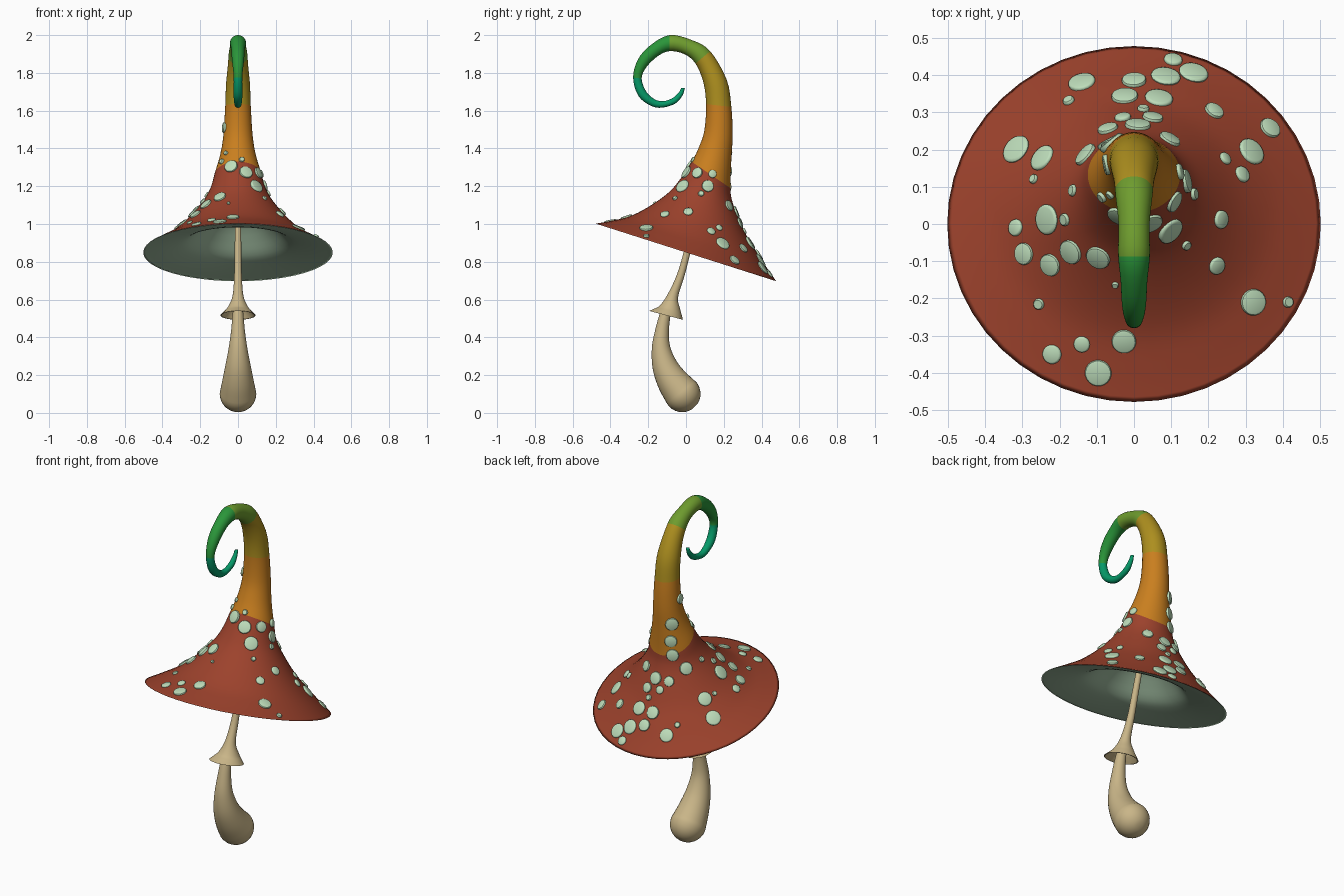
import bpy, bmesh, math
from mathutils import Vector
from mathutils.bvhtree import BVHTree

if "Cube" in bpy.data.objects:
    bpy.data.objects.remove(bpy.data.objects["Cube"])


def material(name, r, g, b):
    m = bpy.data.materials.new(name)
    m.use_nodes = True
    color = [(c / 255) ** 2.2 for c in (r, g, b)] + [1]
    m.diffuse_color = color
    m.node_tree.nodes["Principled BSDF"].inputs["Base Color"].default_value = color
    return m


RED = material("brick red", 155, 68, 48)
ORANGE = material("orange", 200, 126, 36)
YELLOW = material("mustard", 172, 142, 36)
LIME = material("lime", 110, 155, 50)
GREEN = material("green", 46, 148, 60)
TEAL = material("teal", 14, 152, 104)
UNDER = material("sage underside", 160, 188, 160)
PALE = material("pale green", 188, 220, 185)
CREAM = material("cream", 200, 180, 135)


def smooth_rows(rows, steps):
    """Catmull-Rom interpolation of equal-length tuples."""
    out = []
    last = len(rows) - 1
    for i in range(last):
        p, q, r, s = (rows[max(0, min(last, i + k))] for k in (-1, 0, 1, 2))
        for j in range(steps):
            t = j / steps
            out.append(tuple(
                b + t / 2 * (c - a + t * (2 * a - 5 * b + 4 * c - d + t * (3 * (b - c) + d - a)))
                for a, b, c, d in zip(p, q, r, s)))
    return out + [rows[-1]]


def path_rings(path):
    """Turn (y, z, radius) points into front and back edge points."""
    rings = []
    for i, (y, z, r) in enumerate(path):
        a, b = path[max(0, i - 1)], path[min(len(path) - 1, i + 1)]
        n = Vector((b[1] - a[1], a[0] - b[0])).normalized() * r
        rings.append((y - n.x, z - n.y, y + n.x, z + n.y))
    return rings


def shrink(ring, f):
    cy, cz = (ring[0] + ring[2]) / 2, (ring[1] + ring[3]) / 2
    return tuple(c + (v - c) * f for v, c in zip(ring, (cy, cz, cy, cz)))


def finish(name, bm, mats, sharp=40):
    bmesh.ops.recalc_face_normals(bm, faces=bm.faces)
    mesh = bpy.data.meshes.new(name)
    bm.to_mesh(mesh)
    bm.free()
    for m in mats:
        mesh.materials.append(m)
    ob = bpy.data.objects.new(name, mesh)
    bpy.context.collection.objects.link(ob)
    bpy.ops.object.select_all(action="DESELECT")
    ob.select_set(True)
    bpy.context.view_layer.objects.active = ob
    bpy.ops.object.shade_smooth_by_angle(angle=math.radians(sharp))
    return ob


def loft(name, rings, mats, band=lambda i: 0, segs=48, sharp=40):
    """Skin round rings given by their front and back points."""
    bm = bmesh.new()
    loops = []
    for yf, zf, yb, zb in rings:
        c = Vector((0, (yf + yb) / 2, (zf + zb) / 2))
        u = Vector((0, yb, zb)) - c
        x = Vector((u.length, 0, 0))
        loops.append([bm.verts.new(c + x * math.cos(a) + u * math.sin(a))
                      for a in (math.tau * k / segs for k in range(segs))])
    for i, (lo, hi) in enumerate(zip(loops, loops[1:])):
        for k in range(segs):
            n = (k + 1) % segs
            bm.faces.new((lo[k], lo[n], hi[n], hi[k])).material_index = band(i)
    bm.faces.new(loops[0]).material_index = band(0)
    bm.faces.new(loops[-1]).material_index = band(len(loops) - 2)
    return finish(name, bm, mats, sharp)


# Cap: wide tilted brim rising into a curled horn (front y, z, back y, z)
cap_edges = [
    (-.478, 1.002, .478, .697), (-.4, 1.016, .43, .765), (-.3, 1.04, .385, .835),
    (-.2, 1.09, .325, .93), (-.1, 1.16, .275, 1.04), (-.04, 1.225, .245, 1.12),
    (.03, 1.33, .235, 1.19), (.07, 1.41, .24, 1.34), (.098, 1.5, .247, 1.47),
    (.106, 1.635, .24, 1.62), (.092, 1.75, .215, 1.765), (.05, 1.85, .128, 1.915),
    (-.01, 1.9, .035, 1.972), (-.087, 1.915, -.087, 2), (-.15, 1.888, -.19, 1.945),
    (-.21, 1.83, -.255, 1.87), (-.235, 1.77, -.28, 1.775), (-.21, 1.7, -.252, 1.678),
    (-.165, 1.66, -.186, 1.626), (-.122, 1.65, -.127, 1.616),
    (-.074, 1.665, -.056, 1.638), (-.04, 1.694, -.019, 1.68), (-.025, 1.72, -.006, 1.72)]
STEPS = 4
outer = smooth_rows(cap_edges, STEPS)

# Underside: nearly flat brim with a domed hollow (radius, height above the rim)
under_profile = smooth_rows([(.49, .002), (.4, .018), (.3, .045), (.25, .075),
                             (.2, .125), (.13, .19), (.05, .22), (.005, .225)], 3)
inner = [(.3 * h - .954 * r, .85 + .954 * h + .3 * r,
          .3 * h + .954 * r, .85 + .954 * h - .3 * r) for r, h in under_profile][::-1]
color_starts = [0, 6, 9, 11, 13, 16]


def cap_band(i):
    row = (i - len(inner)) / STEPS
    return sum(row >= s for s in color_starts)


cap = loft("cap", inner + outer, [UNDER, RED, ORANGE, YELLOW, LIME, GREEN, TEAL],
           cap_band, sharp=180)

# Lower stem: round bulb end, then a bent tapering stalk
R = .097
bulb = []
for k in range(1, 9):
    a = math.pi / 2 * (1 - k / 8)
    off = R * math.sin(a) * .707
    bulb.append((-.02 + off, .101 - off, R * math.cos(a)))
stalk = smooth_rows([bulb[-1], (-.072, .17, .083), (-.112, .25, .067), (-.132, .345, .049),
                     (-.126, .44, .036), (-.108, .53, .028), (-.09, .58, .022)], 5)
loft("lower_stem", path_rings(bulb + stalk[1:]), [CREAM], segs=32)

# Upper stem with its flared hollow skirt (front y, z, back y, z)
skirt = smooth_rows([
    (-.196, .54, -.016, .493), (-.165, .553, -.023, .52), (-.137, .57, -.031, .55),
    (-.097, .628, -.042, .612), (-.047, .735, -.008, .725), (-.007, .87, .027, .86),
    (.045, 1.055, .075, 1.045)], 4)
hollow = [shrink(r, .94) for r in skirt[:11]][::-1]
loft("upper_stem_and_skirt", hollow + skirt, [CREAM], segs=32)

# Spots: rounded discs laid on the cap
tree = BVHTree.FromObject(cap, bpy.context.evaluated_depsgraph_get())
from_above = [
    (.105, .44, .025), (.16, .405, .04), (.085, .395, .04), (-.14, .38, .037),
    (0, .385, .033), (-.175, .33, .016), (-.025, .342, .036), (.067, .337, .038),
    (.215, .303, .027), (.365, .257, .03), (.315, .194, .039), (.29, .133, .023),
    (.244, .175, .018), (-.316, .2, .041), (-.246, .177, .038), (-.268, .12, .013),
    (-.13, .186, .035), (-.163, .09, .016), (-.233, .012, .041), (-.317, -.01, .023),
    (-.185, .012, .017), (-.295, -.08, .03), (-.225, -.11, .031), (-.17, -.075, .034),
    (-.096, -.09, .034), (-.255, -.215, .015), (-.22, -.35, .026), (-.14, -.323, .022),
    (-.096, -.4, .036), (-.027, -.315, .033), (.32, -.21, .036), (.413, -.21, .015),
    (.222, -.112, .024), (.233, .012, .025), (.14, -.057, .013),
    (.14, .115, .032), (.108, .06, .03), (.01, .265, .035),
    (.05, .285, .028), (-.07, .255, .028), (-.03, .285, .022), (.025, .308, .016),
    (.096, .227, .03), (.16, .08, .016), (-.05, -.163, .009)]
from_front = [(-.037, 1.305, .036), (-.063, 1.375, .012), (-.085, 1.33, .015),
              (.02, 1.34, .015), (.042, 1.273, .036), (.098, 1.2, .038)]
# Spots up the horn: compass angle, height, radius
around_horn = [(165, 1.51, .028), (128, 1.38, .036), (125, 1.28, .034), (130, 1.2, .034),
               (0, 1.265, .022)]

rays = [(Vector((x, y, 1.5)), Vector((0, 0, -1)), r) for x, y, r in from_above]
rays += [(Vector((x, -1, z)), Vector((0, 1, 0)), r) for x, z, r in from_front]
for deg, z, r in around_horn:
    d = Vector((math.cos(math.radians(deg)), math.sin(math.radians(deg)), 0))
    rays.append((Vector((0, .14, z)) + d, -d, r))

bm = bmesh.new()
for start, direction, r in rays:
    hit, normal, _, _ = tree.ray_cast(start, direction)
    turn = normal.to_track_quat("Z", "Y")
    loops = []
    for scale, h in ((.95, -.008), (1, .003), (.94, .007), (.8, .009)):
        loops.append([bm.verts.new(hit + turn @ Vector(
            (r * scale * math.cos(a), r * scale * math.sin(a), h)))
            for a in (math.tau * k / 20 for k in range(20))])
    for lo, hi in zip(loops, loops[1:]):
        for k in range(20):
            n = (k + 1) % 20
            bm.faces.new((lo[k], lo[n], hi[n], hi[k]))
    bm.faces.new(loops[0])
    bm.faces.new(loops[-1])
finish("cap_spots", bm, [PALE])
